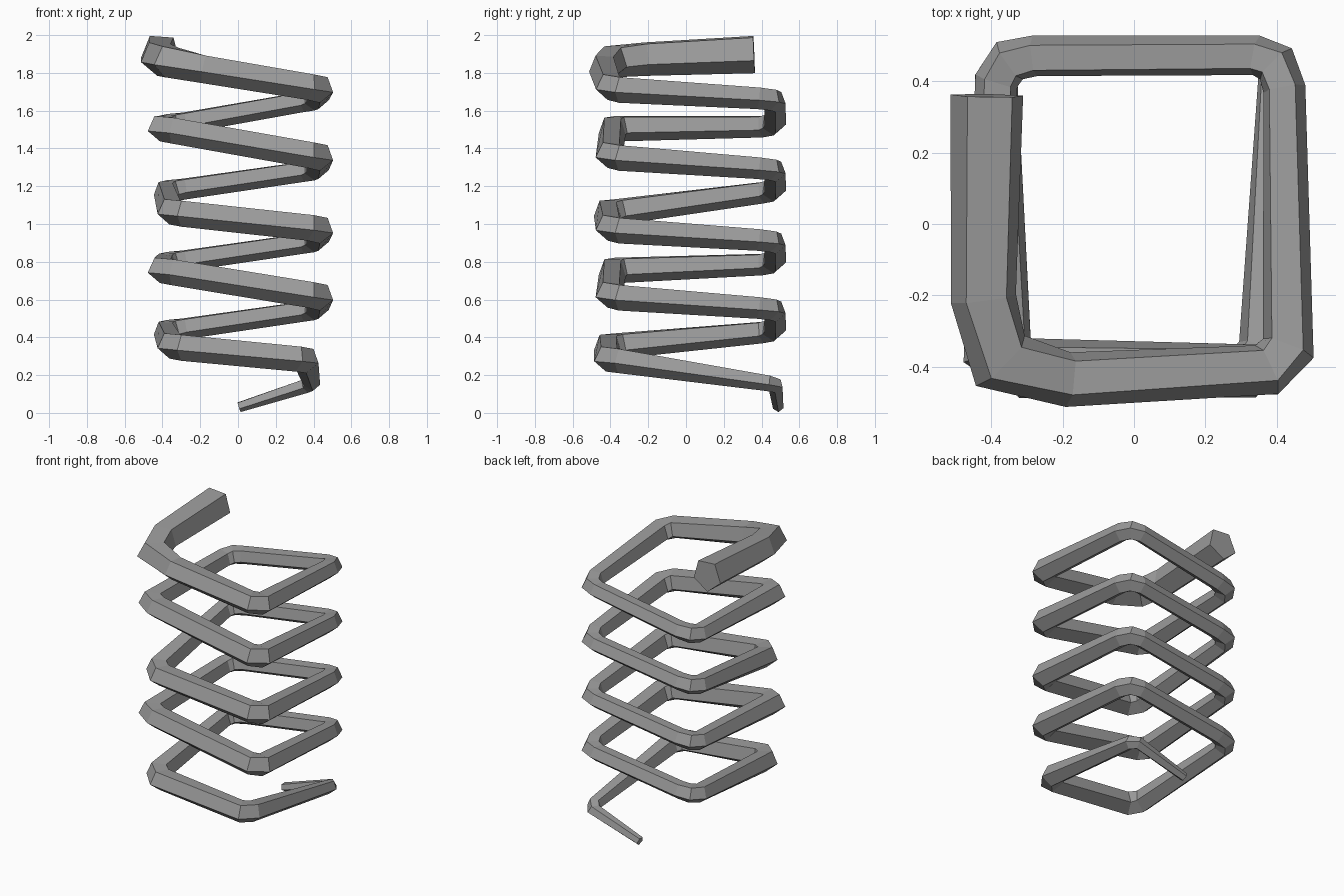
import bpy
import bmesh
import math
from mathutils import Vector

cube = bpy.data.objects.get("Cube")
if cube:
    bpy.data.objects.remove(cube, do_unlink=True)

SIDES = 5
ROLL = math.radians(-14)
UP = Vector((0, 0, 1))

grey = bpy.data.materials.new("steel grey")
grey.use_nodes = True
COLOUR = (0.33, 0.33, 0.33, 1)
grey.diffuse_color = COLOUR
grey.node_tree.nodes["Principled BSDF"].inputs["Base Color"].default_value = COLOUR

path = []  # (centre, radius)


def add(x, y, z, r):
    path.append((Vector((x, y, z)), r))


def front_left(wide, z):
    """Front left bend; every second turn reaches further out."""
    out = 0.05 if wide else 0.0
    add(-0.29 - out, -0.415 + out / 2, z - 0.01, 0.075)
    add(-0.355 - out, -0.35, z, 0.073)


def back_left(z):
    add(-0.385, 0.40, z - 0.01, 0.062)
    add(-0.35, 0.455, z, 0.062)
    add(-0.28, 0.47, z + 0.01, 0.06)


def back_right(z):
    add(0.34, 0.472, z - 0.01, 0.058)
    add(0.395, 0.45, z, 0.06)
    add(0.42, 0.38, z + 0.01, 0.062)


def front_right(z):
    add(0.432, -0.345, z - 0.005, 0.074)
    add(0.375, -0.405, z + 0.01, 0.074)


# Thin lower end and first half turn
add(0.005, 0.488, 0.032, 0.029)
add(0.36, 0.475, 0.145, 0.04)
add(0.39, 0.43, 0.16, 0.045)
add(0.36, -0.35, 0.28, 0.07)
add(0.31, -0.415, 0.29, 0.072)

# Full turns: left bend, back, right, front
turns = [(0.36, 0.44, 0.55, 0.62), (0.76, 0.80, 0.91, 0.975),
         (1.07, 1.18, 1.29, 1.36), (1.51, 1.53, 1.66, 1.72)]
for i, (fl, bl, br, fr) in enumerate(turns):
    front_left(i % 2 == 1, fl)
    back_left(bl)
    back_right(br)
    front_right(fr)

# Thick upper end
add(-0.18, -0.435, 1.825, 0.08)
add(-0.37, -0.385, 1.865, 0.09)
add(-0.42, -0.21, 1.88, 0.096)
add(-0.41, 0.36, 1.905, 0.107)

# Sweep a pentagon along the path with mitred bends
bm = bmesh.new()
rings = []
for i, (p, r) in enumerate(path):
    before = (p - path[max(i - 1, 0)][0]).normalized()
    after = (path[min(i + 1, len(path) - 1)][0] - p).normalized()
    tangent = (before + after).normalized()
    outward = UP.cross(tangent).normalized()
    lift = tangent.cross(outward)
    mitre = 1 / max(tangent.dot(after if after.length else before), 0.6)
    ring = []
    for k in range(SIDES):
        a = ROLL + math.tau * k / SIDES
        ring.append(bm.verts.new(
            p + outward * (r * mitre * math.cos(a)) + lift * (r * math.sin(a))))
    rings.append(ring)
for a, b in zip(rings, rings[1:]):
    for k in range(SIDES):
        n = (k + 1) % SIDES
        bm.faces.new((a[k], a[n], b[n], b[k]))
bm.faces.new(rings[0])
bm.faces.new(rings[-1])
bmesh.ops.recalc_face_normals(bm, faces=bm.faces)

mesh = bpy.data.meshes.new("square_coil_spring")
bm.to_mesh(mesh)
bm.free()
mesh.materials.append(grey)
spring = bpy.data.objects.new("square_coil_spring", mesh)
bpy.context.collection.objects.link(spring)
